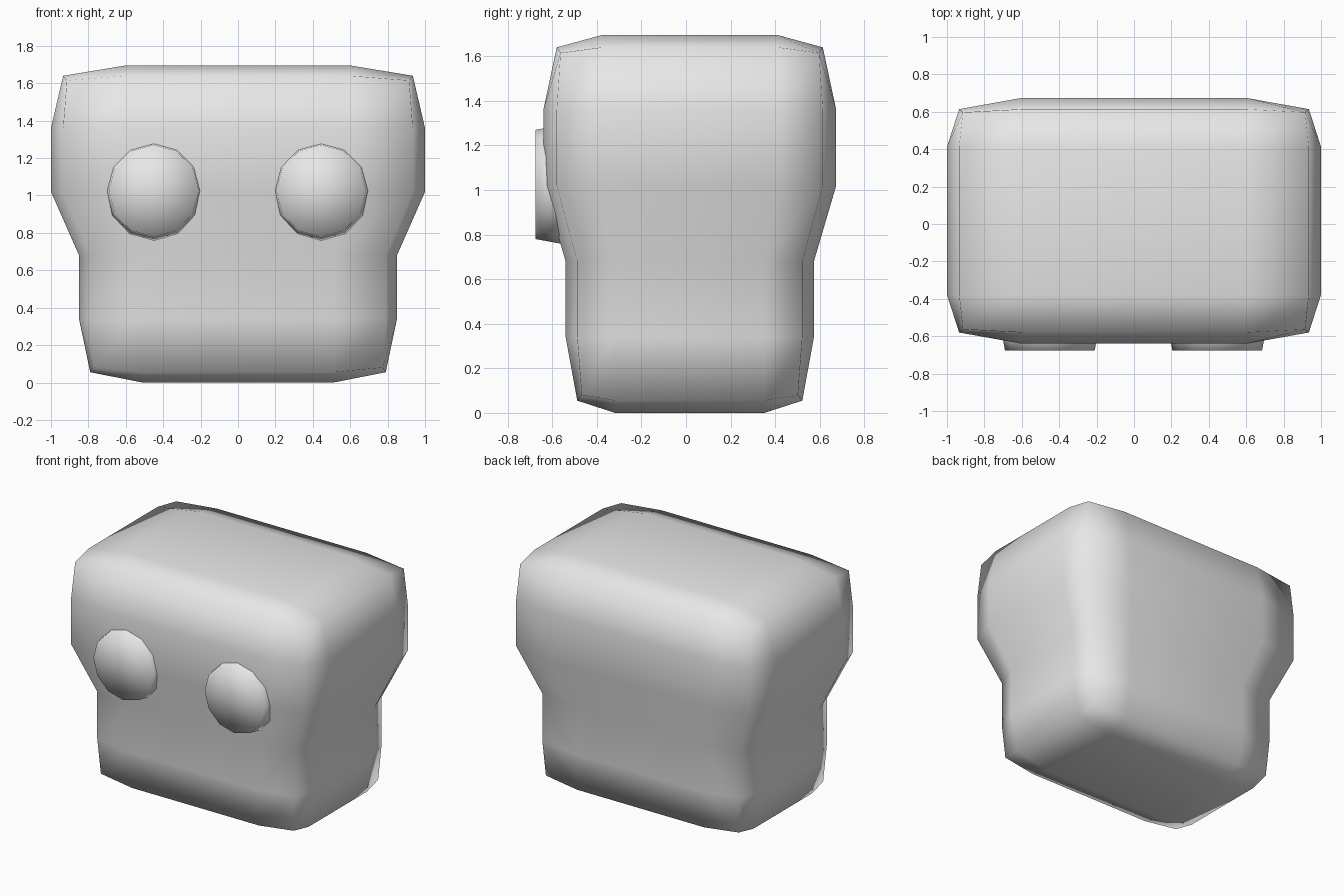
import bpy, bmesh
from math import sin, cos, tau

cube = bpy.data.objects.get("Cube")
if cube:
    bpy.data.objects.remove(cube)

grey = bpy.data.materials.new("plain grey")
grey.use_nodes = True
colour = (0.8, 0.8, 0.8, 1)
grey.diffuse_color = colour
grey.node_tree.nodes["Principled BSDF"].inputs["Base Color"].default_value = colour


def finish(bm, name):
    bmesh.ops.recalc_face_normals(bm, faces=bm.faces)
    for f in bm.faces:
        f.smooth = True
    mesh = bpy.data.meshes.new(name)
    bm.to_mesh(mesh)
    bm.free()
    mesh.materials.append(grey)
    obj = bpy.data.objects.new(name, mesh)
    bpy.context.collection.objects.link(obj)
    return obj


# Head: a rounded block, three cells wide and deep, five cells tall
CENTRE_Y = 0.017
COUNT = (3, 3, 5)
HEIGHT = [0.0, 0.34, 0.68, 1.02, 1.36, 1.695]
INNER_X = [0.51, 0.51, 0.51, 0.6, 0.6, 0.6]
INNER_Y = [0.335, 0.335, 0.335, 0.395, 0.395, 0.395]
SIDE_X = [0.79, 0.85, 0.85, 1.0, 1.0, 0.935]
SIDE_Y = [0.505, 0.557, 0.557, 0.657, 0.657, 0.597]
CORNER_X = [0.775, 0.79, 0.79, 0.935, 0.935, 0.915]
CORNER_Y = [0.485, 0.505, 0.505, 0.597, 0.597, 0.58]
DROP = [0.0, 0.055, 0.08]   # how far rims and corners pull in from top and base


def place(i, j, k):
    out_x, out_y = i in (0, 3), j in (0, 3)
    corner = out_x and out_y
    x = (CORNER_X if corner else SIDE_X if out_x else INNER_X)[k]
    y = (CORNER_Y if corner else SIDE_Y if out_y else INNER_Y)[k]
    z = HEIGHT[k]
    if k == 0:
        z += DROP[out_x + out_y]
    elif k == 5:
        z -= DROP[out_x + out_y]
    return (x if i > 1 else -x, CENTRE_Y + (y if j > 1 else -y), z)


bm = bmesh.new()
verts = {}


def vert(key):
    if key not in verts:
        verts[key] = bm.verts.new(place(*key))
    return verts[key]


for axis in range(3):
    u, v = [a for a in range(3) if a != axis]
    for side in (0, COUNT[axis]):
        for a in range(COUNT[u]):
            for b in range(COUNT[v]):
                quad = []
                for da, db in ((0, 0), (1, 0), (1, 1), (0, 1)):
                    key = [side] * 3
                    key[u], key[v] = a + da, b + db
                    quad.append(vert(tuple(key)))
                bm.faces.new(quad)
finish(bm, "head")


# Eyes: tapered twelve-sided discs set into the face
def eye(name, x):
    bm = bmesh.new()
    rings = []
    for y, r in ((-0.675, 0.245), (-0.54, 0.27)):
        rings.append([bm.verts.new((x + r * 0.98 * cos(tau * n / 12), y,
                                    1.025 + r * sin(tau * n / 12))) for n in range(12)])
    front = bm.verts.new((x, -0.675, 1.025))
    back = bm.verts.new((x, -0.54, 1.025))
    for n in range(12):
        m = (n + 1) % 12
        bm.faces.new((rings[0][n], rings[0][m], rings[1][m], rings[1][n]))
        bm.faces.new((front, rings[0][m], rings[0][n]))
        bm.faces.new((back, rings[1][n], rings[1][m]))
    finish(bm, name)


eye("left_eye", 0.445)
eye("right_eye", -0.45)
